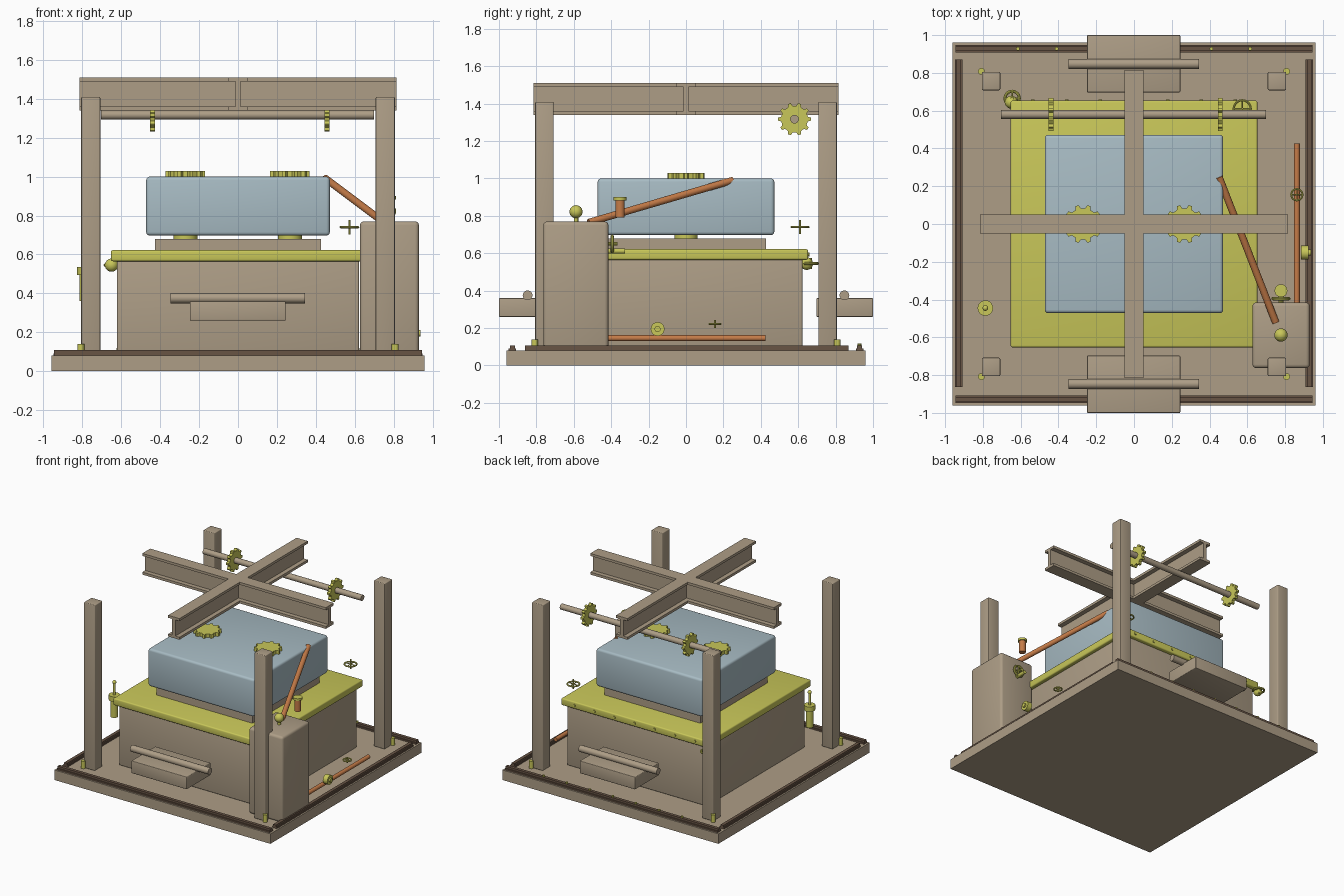
import bpy, bmesh, math
from mathutils import Vector

if "Cube" in bpy.data.objects:
    bpy.data.objects.remove(bpy.data.objects["Cube"])


def mat(name, r, g, b):
    m = bpy.data.materials.new(name)
    m.diffuse_color = (r, g, b, 1)
    m.use_nodes = True
    m.node_tree.nodes["Principled BSDF"].inputs["Base Color"].default_value = m.diffuse_color
    return m


TAN = mat("tan metal", 0.42, 0.34, 0.24)
YEL = mat("yellow brass", 0.58, 0.57, 0.10)
BLUE = mat("pale blue", 0.39, 0.50, 0.55)
COP = mat("copper", 0.56, 0.20, 0.065)
DARK = mat("dark brown", 0.14, 0.09, 0.06)


def finish(name, bm, m, smooth=False):
    bmesh.ops.recalc_face_normals(bm, faces=bm.faces)
    me = bpy.data.meshes.new(name)
    bm.to_mesh(me)
    bm.free()
    me.materials.append(m)
    ob = bpy.data.objects.new(name, me)
    bpy.context.collection.objects.link(ob)
    if smooth:
        bpy.context.view_layer.objects.active = ob
        ob.select_set(True)
        bpy.ops.object.shade_smooth_by_angle(angle=math.radians(35))
        ob.select_set(False)
    return ob


def box(name, x0, x1, y0, y1, z0, z1, m, bevel=0.0):
    bm = bmesh.new()
    bmesh.ops.create_cube(bm, size=1)
    for v in bm.verts:
        v.co = Vector(((x0 + x1) / 2 + v.co.x * (x1 - x0),
                       (y0 + y1) / 2 + v.co.y * (y1 - y0),
                       (z0 + z1) / 2 + v.co.z * (z1 - z0)))
    if bevel:
        bmesh.ops.bevel(bm, geom=bm.edges[:], offset=bevel, segments=3, profile=0.5, affect='EDGES')
    return finish(name, bm, m, bevel > 0)


def rod(name, a, b, r, m, sides=20):
    a, b = Vector(a), Vector(b)
    bm = bmesh.new()
    bmesh.ops.create_cone(bm, cap_ends=True, segments=sides, radius1=r, radius2=r, depth=(b - a).length)
    q = Vector((0, 0, 1)).rotation_difference(b - a)
    for v in bm.verts:
        v.co = q @ v.co + (a + b) / 2
    return finish(name, bm, m, True)


def ball(name, c, r, m):
    bm = bmesh.new()
    bmesh.ops.create_uvsphere(bm, u_segments=20, v_segments=12, radius=r)
    bmesh.ops.translate(bm, verts=bm.verts, vec=c)
    return finish(name, bm, m, True)


def prism(name, pts, depth, place, m):
    """Extrude a 2D outline; place maps (u, v, w) to world space."""
    bm = bmesh.new()
    lo = [bm.verts.new(place(u, v, -depth / 2)) for u, v in pts]
    hi = [bm.verts.new(place(u, v, depth / 2)) for u, v in pts]
    bm.faces.new(lo)
    bm.faces.new(hi)
    n = len(pts)
    for i in range(n):
        bm.faces.new((lo[i], lo[(i + 1) % n], hi[(i + 1) % n], hi[i]))
    return finish(name, bm, m)


def gear(name, r, depth, place, teeth=10):
    pts = []
    for i in range(teeth):
        for f, k in ((-0.28, 0.82), (-0.14, 1), (0.14, 1), (0.28, 0.82)):
            a = (i + f) * math.tau / teeth
            pts.append((r * k * math.cos(a), r * k * math.sin(a)))
    return prism(name, pts, depth, place, YEL)


def wheel(name, c, axis, R, r, stem):
    """Handwheel: ring, two spokes and a stem along its axis."""
    c, axis = Vector(c), Vector(axis)
    q = Vector((0, 0, 1)).rotation_difference(axis)
    bm = bmesh.new()
    grid = []
    for i in range(24):
        a = math.tau * i / 24
        grid.append([bm.verts.new(c + q @ Vector(((R + r * math.cos(b)) * math.cos(a),
                    (R + r * math.cos(b)) * math.sin(a), r * math.sin(b))))
                    for b in (math.tau * j / 8 for j in range(8))])
    for i in range(24):
        g, h = grid[i], grid[(i + 1) % 24]
        for j in range(8):
            bm.faces.new((g[j], h[j], h[(j + 1) % 8], g[(j + 1) % 8]))
    finish(name + "_ring", bm, YEL, True)
    for k, d in enumerate((Vector((R, 0, 0)), Vector((0, R, 0)))):
        rod(f"{name}_spoke_{k}", c - q @ d, c + q @ d, r * 0.6, YEL, 8)
    rod(name + "_stem", c - axis * stem, c + axis * stem, r, YEL, 10)


# base plate with dark edge rails
box("base_plate", -0.96, 0.96, -0.96, 0.96, 0, 0.08, TAN)
for s in (-1, 1):
    for w, z0, z1 in ((0.02, 0.08, 0.092), (0.013, 0.092, 0.108)):
        c = s * 0.928
        box("edge_rail", -0.945, 0.945, c - w, c + w, z0, z1, DARK)
        box("side_rail", c - w, c + w, -0.862, 0.87, z0, z1, DARK)

# corner posts and their anchor bolts
for sx in (-1, 1):
    for sy in (-1, 1):
        x, y = sx * 0.757, sy * 0.757
        box("corner_post", x - 0.049, x + 0.049, y - 0.049, y + 0.049, 0.08, 1.41, TAN, 0.006)
        rod("post_bolt", (sx * 0.808, sy * 0.808, 0.08), (sx * 0.808, sy * 0.808, 0.14), 0.018, YEL, 12)

# crossed I-beams
F, W, Z0, Z1, T = 0.05, 0.014, 1.34, 1.51, 0.02
ibeam = [(-F, Z0), (F, Z0), (F, Z0 + T), (W, Z0 + T), (W, Z1 - T), (F, Z1 - T),
         (F, Z1), (-F, Z1), (-F, Z1 - T), (-W, Z1 - T), (-W, Z0 + T), (-F, Z0 + T)]
prism("beam_across", ibeam, 1.63, lambda u, v, w: (w, u, v), TAN)
prism("beam_lengthwise", ibeam, 1.63, lambda u, v, w: (u, w, v), TAN)

# drive shaft with gears
rod("drive_shaft", (-0.705, 0.58, 1.317), (0.70, 0.58, 1.317), 0.023, TAN)
for gx in (-0.44, 0.457):
    gear("shaft_gear", 0.088, 0.025, lambda u, v, w: (gx + w, 0.58 + u, 1.317 + v))

# main body, yellow slab, plinth and blue block
box("main_body", -0.622, 0.622, -0.622, 0.622, 0.08, 0.57, TAN, 0.008)
box("yellow_slab", -0.653, 0.653, -0.653, 0.653, 0.565, 0.622, YEL, 0.01)
box("plinth", -0.427, 0.427, -0.427, 0.427, 0.615, 0.68, TAN)
box("blue_block", -0.472, 0.472, -0.472, 0.472, 0.697, 1.0, BLUE, 0.018)
for gx in (-0.27, 0.267):
    rod("block_spindle", (gx, 0, 0.67), (gx, 0, 0.72), 0.062, YEL)
    gear("block_gear", 0.102, 0.03, lambda u, v, w: (gx + u, v, 1.014 + w))

# front and back trays with bars
for s in (-1, 1):
    ys = sorted((s * 0.697, s * 1.0))
    box("tray", -0.248, 0.245, ys[0], ys[1], 0.26, 0.36, TAN, 0.005)
    rod("tray_bar", (-0.348, s * 0.847, 0.375), (0.345, s * 0.847, 0.375), 0.026, TAN)

# rivets along the back rail and slab edge
for i in range(7):
    x = (i - 3) * 0.205
    rod("rail_rivet", (x, 0.928, 0.1), (x, 0.928, 0.118), 0.01, YEL, 10)
    rod("slab_rivet", (x * 0.87, 0.645, 0.594), (x * 0.87, 0.659, 0.594), 0.01, YEL, 10)

# control box with knob and lever
box("control_box", 0.627, 0.93, -0.763, -0.415, 0.08, 0.77, TAN, 0.02)
rod("knob_stem", (0.778, -0.588, 0.76), (0.778, -0.588, 0.82), 0.012, YEL)
ball("knob", (0.778, -0.588, 0.822), 0.035, YEL)
rod("lever", (0.45, 0.25, 0.99), (0.75, -0.52, 0.765), 0.019, COP)

# copper whistle and tap on the back of the control box
rod("whistle_body", (0.778, -0.353, 0.79), (0.778, -0.353, 0.885), 0.025, COP)
rod("whistle_cap", (0.778, -0.353, 0.882), (0.778, -0.353, 0.9), 0.034, YEL)
wheel("box_tap", (0.778, -0.395, 0.65), (0, 1, 0), 0.042, 0.009, 0.03)
rod("tap_spout", (0.778, -0.42, 0.612), (0.778, -0.325, 0.612), 0.014, YEL)

# floor pipe, gauge and handwheels
rod("floor_pipe", (0.862, -0.42, 0.146), (0.862, 0.425, 0.146), 0.016, COP)
rod("gauge", (0.885, -0.152, 0.195), (0.925, -0.152, 0.195), 0.037, YEL)
rod("gauge_hub", (0.92, -0.152, 0.195), (0.937, -0.152, 0.195), 0.016, YEL)
wheel("pipe_wheel", (0.862, 0.155, 0.222), (0, 0, 1), 0.03, 0.005, 0.022)
wheel("back_wheel", (0.573, 0.61, 0.74), (0, 0, 1), 0.045, 0.006, 0.038)
wheel("corner_wheel", (-0.645, 0.665, 0.545), (0, 0, 1), 0.038, 0.008, 0.03)
ball("corner_valve_body", (-0.65, 0.645, 0.545), 0.034, YEL)

# oiler beside the left front post
OX, OY = -0.787, -0.445
for nm, r, z0, z1 in (("oiler_body", 0.028, 0.36, 0.5), ("oiler_cap", 0.041, 0.495, 0.535),
                      ("oiler_rod", 0.009, 0.53, 0.63)):
    rod(nm, (OX, OY, z0), (OX, OY, z1), r, YEL)
ball("oiler_tip", (OX, OY, 0.635), 0.015, YEL)
